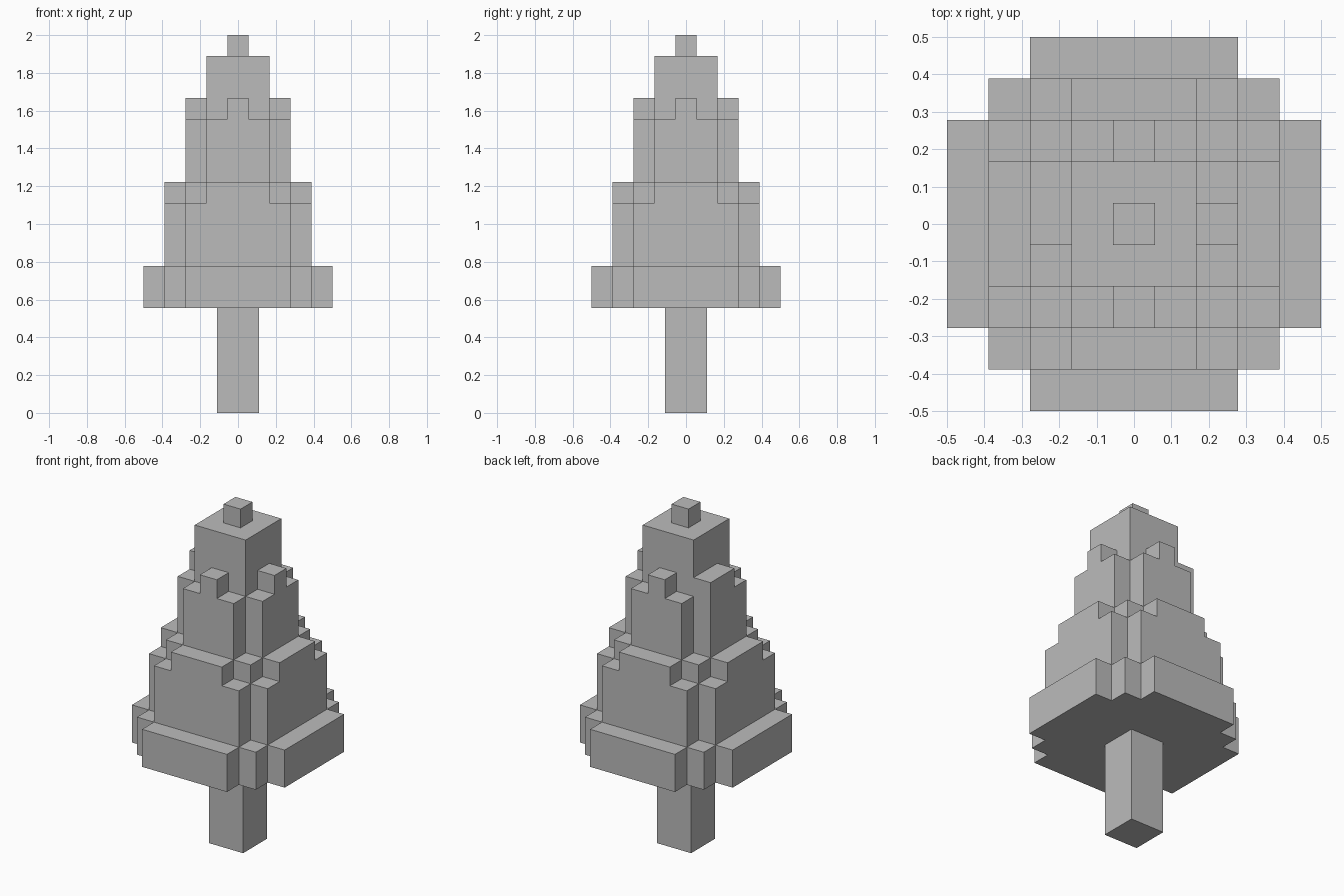
import bpy
import bmesh
import math
from mathutils import Vector

cube = bpy.data.objects.get("Cube")
if cube:
    bpy.data.objects.remove(cube, do_unlink=True)

U = 1 / 9  # size of one block

grey = bpy.data.materials.new("plain_grey")
grey.use_nodes = True
colour = (0.5, 0.5, 0.5, 1)
grey.diffuse_color = colour
grey.node_tree.nodes["Principled BSDF"].inputs["Base Color"].default_value = colour


def add_object(name, bm):
    bmesh.ops.recalc_face_normals(bm, faces=bm.faces)
    mesh = bpy.data.meshes.new(name)
    bm.to_mesh(mesh)
    bm.free()
    mesh.materials.append(grey)
    obj = bpy.data.objects.new(name, mesh)
    bpy.context.collection.objects.link(obj)
    return obj


def block(half_x, half_y, z0, z1):
    """Cells of a centred block, half sizes counted in cells beside the middle one."""
    return {(x, y, z)
            for x in range(-half_x, half_x + 1)
            for y in range(-half_y, half_y + 1)
            for z in range(z0, z1)}


def cross(long, short, z0, z1):
    return block(long, short, z0, z1) | block(short, long, z0, z1)


def skin(name, cells):
    """Build only the outer skin of the cells and merge its flat areas."""
    bm = bmesh.new()
    for cell in cells:
        centre = Vector(cell) + Vector((0, 0, 0.5))
        for axis in range(3):
            for sign in (-1, 1):
                normal = Vector((0, 0, 0))
                normal[axis] = sign
                beside = tuple(c + int(n) for c, n in zip(cell, normal))
                if beside in cells:
                    continue
                a = Vector((0, 0, 0))
                a[(axis + 1) % 3] = 0.5
                b = normal.cross(a)
                mid = centre + normal / 2
                corners = (mid - a - b, mid + a - b, mid + a + b, mid - a + b)
                bm.faces.new([bm.verts.new(p * U) for p in corners])
    bmesh.ops.remove_doubles(bm, verts=bm.verts, dist=U / 100)
    bmesh.ops.dissolve_limit(bm, angle_limit=math.radians(1),
                             verts=bm.verts, edges=bm.edges)
    return add_object(name, bm)


# Stepped foliage: bottom skirt, middle tier, upper tier, crown and tip
foliage = cross(4, 2, 5, 7) | block(3, 3, 5, 7)
foliage |= cross(3, 2, 7, 10) | cross(3, 1, 10, 11) | block(2, 2, 10, 11)
foliage |= cross(2, 1, 11, 14) | cross(2, 0, 14, 15)
foliage |= block(1, 1, 14, 17) | block(0, 0, 17, 18)
foliage.add((-2, 1, 14))  # one extra block on the right side of the upper tier
skin("foliage", foliage)

# Square trunk
bm = bmesh.new()
bmesh.ops.create_cube(bm, size=1)
bmesh.ops.scale(bm, vec=(2 * U, 2 * U, 5 * U), verts=bm.verts)
bmesh.ops.translate(bm, vec=(0, 0, 2.5 * U), verts=bm.verts)
add_object("trunk", bm)
